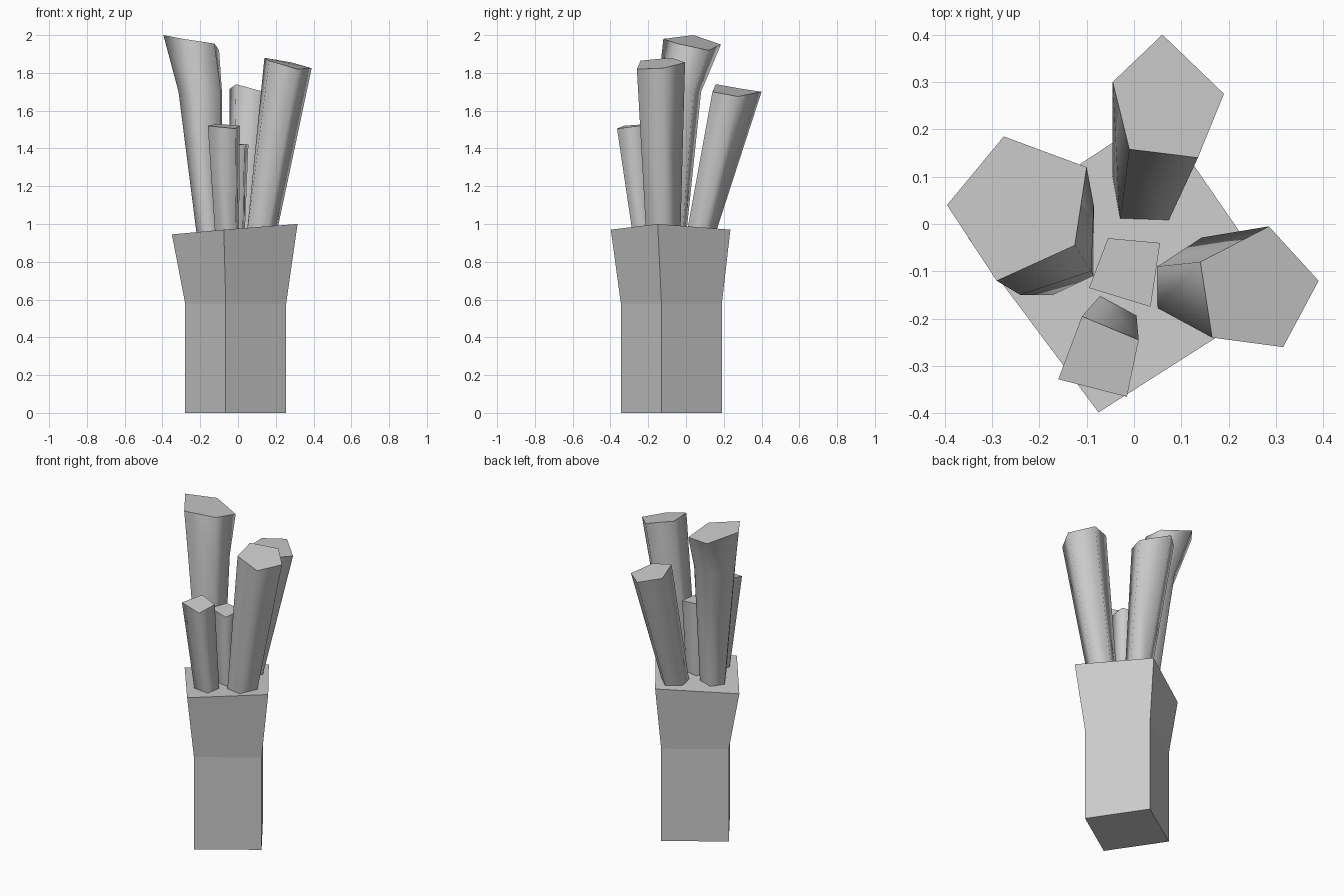
import bpy
import bmesh

cube = bpy.data.objects.get("Cube")
if cube:
    bpy.data.objects.remove(cube, do_unlink=True)

grey = bpy.data.materials.new("plain_grey")
grey.use_nodes = True
grey.diffuse_color = (0.6, 0.6, 0.6, 1)
grey.node_tree.nodes["Principled BSDF"].inputs["Base Color"].default_value = (0.6, 0.6, 0.6, 1)


def loft(name, rings, smooth):
    """Skin matching rings of points, bottom to top, and cap both ends."""
    bm = bmesh.new()
    loops = [[bm.verts.new(p) for p in ring] for ring in rings]
    n = len(loops[0])
    for low, high in zip(loops, loops[1:]):
        for i in range(n):
            j = (i + 1) % n
            face = bm.faces.new((low[i], low[j], high[j], high[i]))
            face.smooth = smooth
    for ring in (loops[0], loops[-1]):
        cap = bm.faces.new(ring)
        for edge in cap.edges:
            edge.smooth = False
    bmesh.ops.recalc_face_normals(bm, faces=bm.faces[:])
    mesh = bpy.data.meshes.new(name)
    bm.to_mesh(mesh)
    bm.free()
    mesh.materials.append(grey)
    obj = bpy.data.objects.new(name, mesh)
    bpy.context.collection.objects.link(obj)
    return obj


def level(z, *points):
    return [(x, y, z) for x, y in points]


# Square holder: straight lower half, flared upper half with a tilted rim
foot = [(-.065, -.345), (.255, -.13), (.04, .19), (-.28, -.025)]
loft("holder", [
    level(0, *foot),
    level(.58, *foot),
    [(-.075, -.398, .97), (.315, -.15, 1.0), (.05, .235, .97), (-.35, -.03, .945)],
], False)

# Three thick five-sided stalks
loft("tall_right_stalk", [
    level(.93, (-.217, -.07), (-.17, 0), (-.085, -.02), (-.085, -.11), (-.17, -.15)),
    level(1.7, (-.315, -.03), (-.235, .08), (-.085, .04), (-.09, -.1), (-.24, -.15)),
    [(-.395, .04, 2), (-.275, .185, 1.95), (-.1, .12, 1.92),
     (-.125, -.045, 1.955), (-.29, -.12, 1.98)],
], True)

loft("back_stalk", [
    level(.93, (.03, .15), (.1, .085), (.07, 0), (-.03, .005), (-.045, .09)),
    [(.06, .4, 1.7), (.19, .275, 1.675), (.135, .14, 1.7),
     (-.01, .158, 1.74), (-.045, .3, 1.715)],
], True)

loft("left_stalk", [
    level(.93, (.135, -.03), (.2, -.11), (.15, -.21), (.045, -.175), (.045, -.09)),
    [(.285, -.005, 1.855), (.39, -.12, 1.825), (.315, -.26, 1.82),
     (.165, -.24, 1.865), (.14, -.08, 1.88)],
], True)

# Two short four-sided stalks
loft("short_front_stalk", [
    level(.93, (-.07, -.15), (.005, -.19), (-.01, -.28), (-.12, -.255)),
    [(-.11, -.195, 1.53), (.01, -.245, 1.52), (-.015, -.365, 1.505), (-.16, -.328, 1.52)],
], True)

loft("short_centre_stalk", [
    level(.93, (-.04, -.05), (.035, -.055), (.025, -.145), (-.06, -.12)),
    [(-.055, -.03, 1.43), (.055, -.04, 1.42), (.035, -.175, 1.42), (-.095, -.135, 1.43)],
], True)
